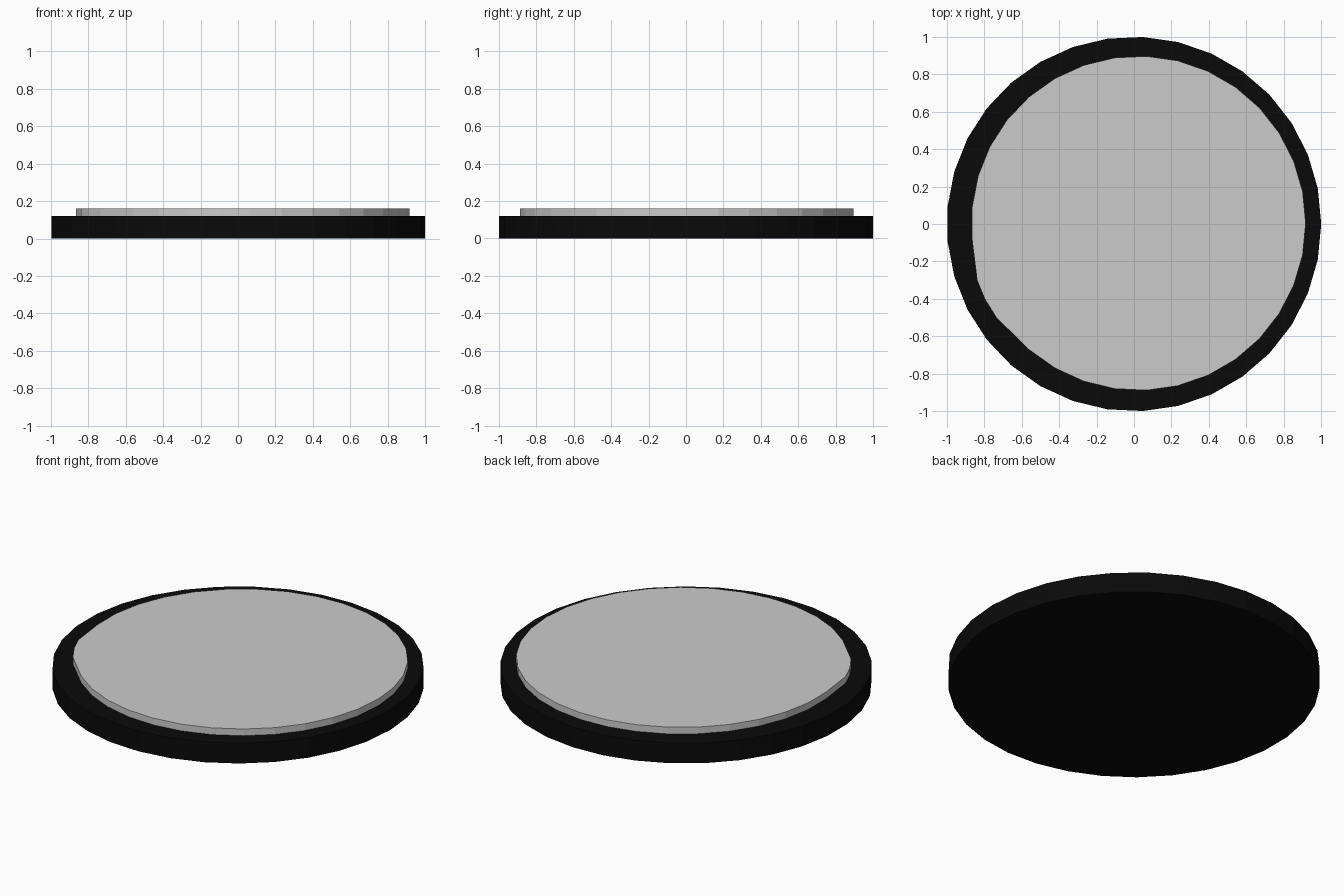
import bpy, bmesh
from math import sin, cos, tau

if "Cube" in bpy.data.objects:
    bpy.data.objects.remove(bpy.data.objects["Cube"])

SIDES = 33


def ring(radius, cx=0.0, cy=0.0):
    return [(cx + radius * cos(tau * i / SIDES), cy + radius * sin(tau * i / SIDES))
            for i in range(SIDES)]


def slab(name, outline, z0, z1, colour=None):
    """Extrude a closed outline from z0 to z1."""
    bm = bmesh.new()
    base = bm.faces.new([bm.verts.new((x, y, z0)) for x, y in outline])
    top = bmesh.ops.extrude_face_region(bm, geom=[base], use_keep_orig=True)["geom"]
    bmesh.ops.translate(bm, vec=(0, 0, z1 - z0),
                        verts=[g for g in top if isinstance(g, bmesh.types.BMVert)])
    bmesh.ops.recalc_face_normals(bm, faces=bm.faces)
    mesh = bpy.data.meshes.new(name)
    bm.to_mesh(mesh)
    bm.free()
    obj = bpy.data.objects.new(name, mesh)
    bpy.context.collection.objects.link(obj)
    if colour:
        mat = bpy.data.materials.new(name + "_colour")
        mat.diffuse_color = colour
        mat.use_nodes = True
        mat.node_tree.nodes["Principled BSDF"].inputs["Base Color"].default_value = mat.diffuse_color
        mesh.materials.append(mat)
    return obj


# Black round base
slab("base", ring(1.0), 0.0, 0.12, (0.003, 0.003, 0.003, 1))

# Raised grey disc, slightly off centre, with a dented edge at the front left
disc = ring(0.893, 0.024, 0.004)
disc[18:21] = [(-0.838, -0.30), (-0.797, -0.40), (-0.735, -0.50)]
slab("top_disc", disc, 0.11, 0.16)
